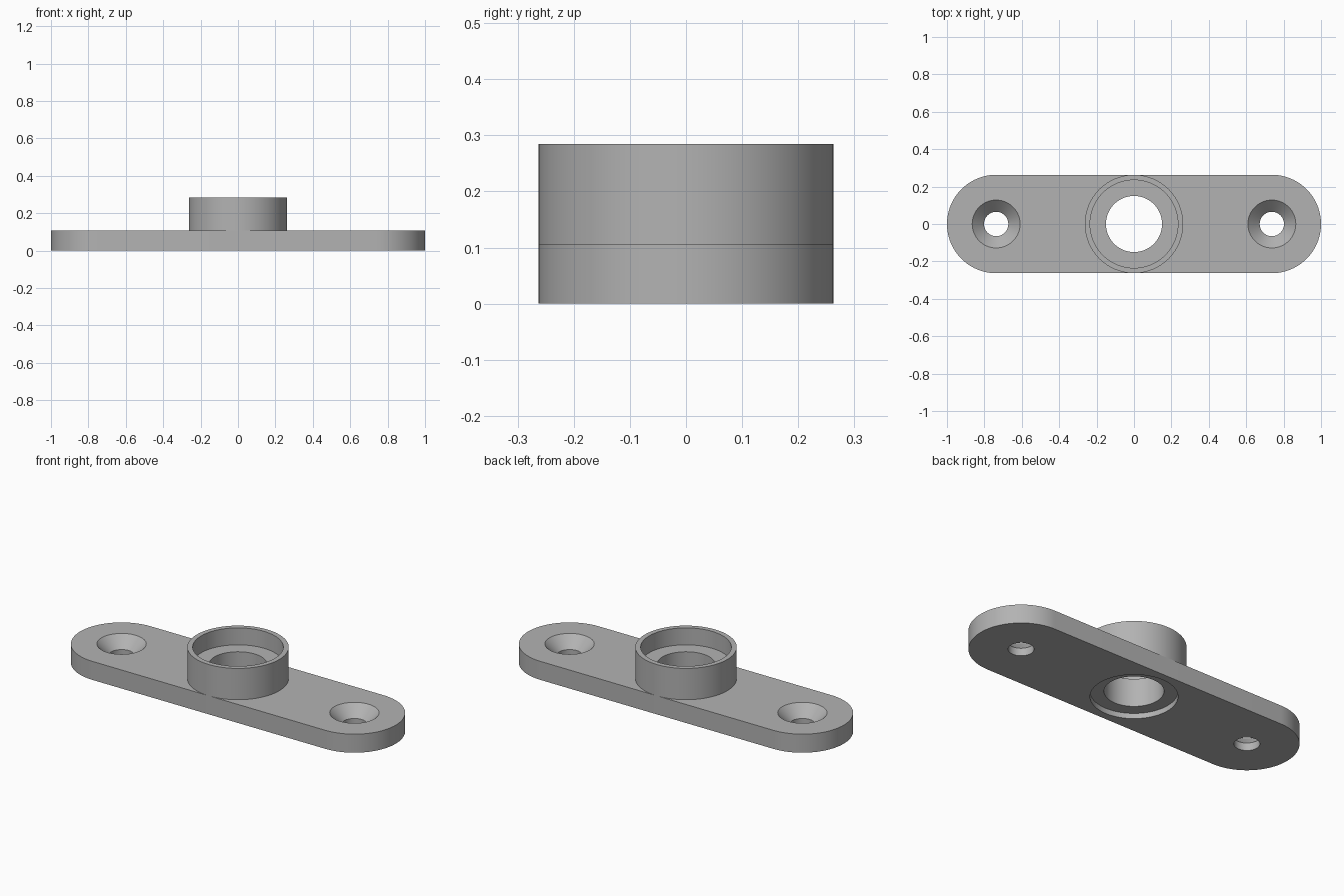
import bpy, bmesh, math

cube = bpy.data.objects.get("Cube")
if cube:
    bpy.data.objects.remove(cube)

R = 0.263        # end radius of plate and outer radius of socket
END = 1 - R      # centre of each rounded end
T = 0.106        # plate thickness
BORE = 0.15
SEGS = 96

grey = bpy.data.materials.new("satin grey")
grey.use_nodes = True
colour = (0.45, 0.45, 0.45, 1)
grey.diffuse_color = colour
grey.node_tree.nodes["Principled BSDF"].inputs["Base Color"].default_value = colour


def finish(name, bm):
    """Turn a bmesh into a linked object with the grey material."""
    bmesh.ops.recalc_face_normals(bm, faces=bm.faces)
    mesh = bpy.data.meshes.new(name)
    bm.to_mesh(mesh)
    bm.free()
    mesh.materials.append(grey)
    obj = bpy.data.objects.new(name, mesh)
    bpy.context.collection.objects.link(obj)
    return obj


def lathe(name, profile, x=0):
    """Revolve (radius, z) points about a vertical axis at x."""
    bm = bmesh.new()
    verts = [bm.verts.new((r, 0, z)) for r, z in profile]
    edges = [bm.edges.new(pair) for pair in zip(verts, verts[1:])]
    bmesh.ops.spin(bm, geom=verts + edges, cent=(0, 0, 0), axis=(0, 0, 1),
                   angle=math.tau, steps=SEGS)
    bmesh.ops.remove_doubles(bm, verts=bm.verts, dist=1e-5)
    bmesh.ops.translate(bm, verts=bm.verts, vec=(x, 0, 0))
    return finish(name, bm)


def smooth(obj):
    bpy.ops.object.select_all(action="DESELECT")
    obj.select_set(True)
    bpy.context.view_layer.objects.active = obj
    bpy.ops.object.shade_smooth_by_angle(angle=math.radians(30))


# Base plate: rounded-end outline extruded upwards
bm = bmesh.new()
outline = []
for side in (1, -1):
    for i in range(SEGS // 2 + 1):
        a = math.pi * i / (SEGS // 2) - math.pi / 2
        outline.append(bm.verts.new((side * (END + R * math.cos(a)),
                                     side * R * math.sin(a), 0)))
face = bm.faces.new(outline)
top = bmesh.ops.extrude_face_region(bm, geom=[face])["geom"]
bmesh.ops.translate(bm, vec=(0, 0, T),
                    verts=[v for v in top if isinstance(v, bmesh.types.BMVert)])
plate = finish("base_plate", bm)

# Cutters: stepped centre bore and two countersunk screw holes
low, high = -0.1, 0.2
bore_profile = [(0, low), (0.22, low), (0.22, 0.03), (BORE, 0.03), (BORE, high), (0, high)]
screw_profile = [(0, low), (0.065, low), (0.065, 0.043), (0.128, T), (0.128, high), (0, high)]
cutters = [lathe("bore_cutter", bore_profile)]
cutters += [lathe("screw_cutter", screw_profile, side * END) for side in (1, -1)]
for cutter in cutters:
    cutter.hide_render = True
    mod = plate.modifiers.new("cut", "BOOLEAN")
    mod.operation = "DIFFERENCE"
    mod.solver = "EXACT"
    mod.object = cutter
bpy.context.view_layer.objects.active = plate
for mod in list(plate.modifiers):
    bpy.ops.object.modifier_apply(modifier=mod.name)
for cutter in cutters:
    bpy.data.objects.remove(cutter)
smooth(plate)

# Socket: raised cup with a pierced floor
socket = lathe("socket", [(R, T), (R, 0.285), (0.235, 0.285), (0.235, 0.188),
                          (BORE, 0.188), (BORE, T)])
smooth(socket)
